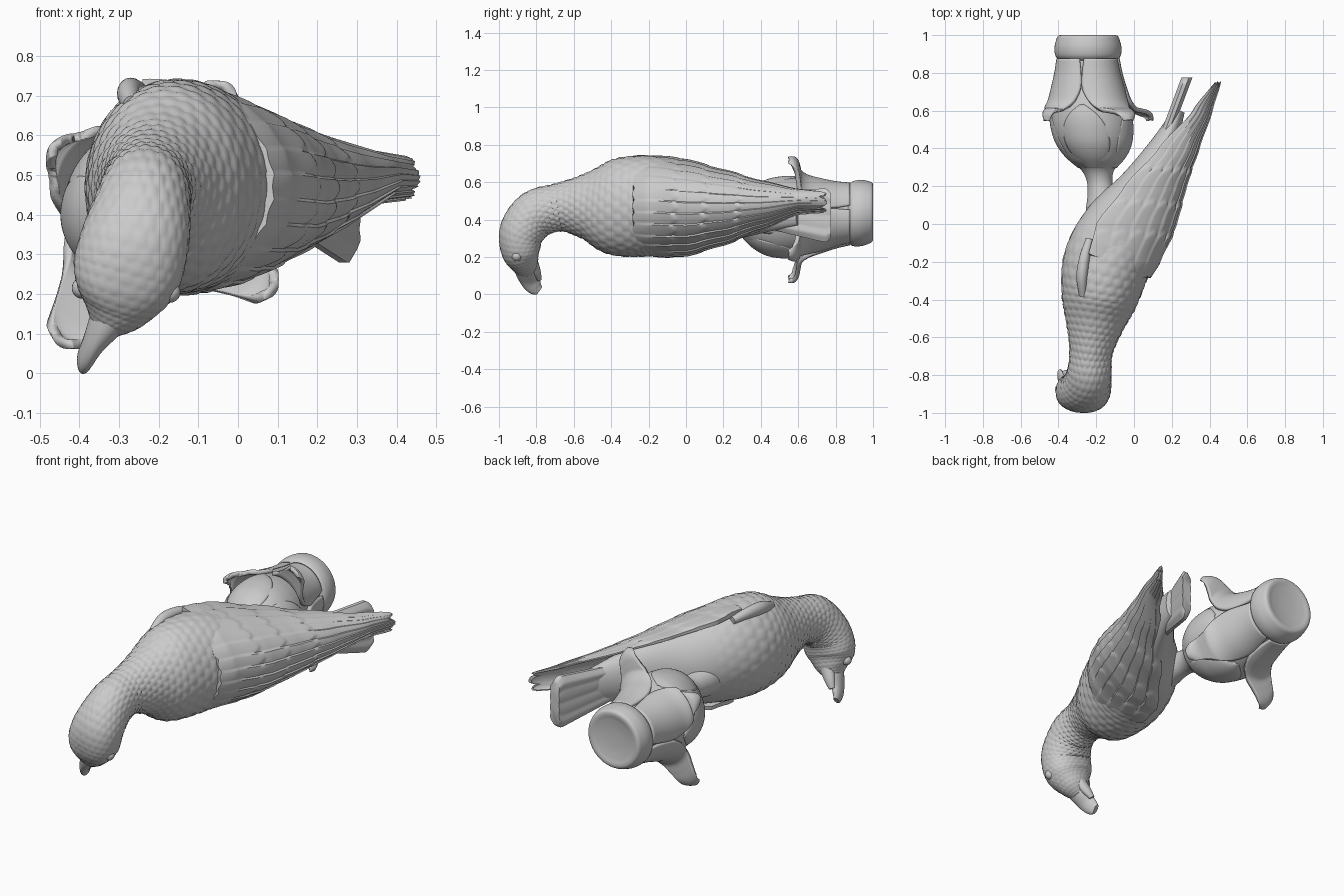
import bpy, bmesh, math
from mathutils import Vector

if "Cube" in bpy.data.objects:
    bpy.data.objects.remove(bpy.data.objects["Cube"])

PI = math.pi


def spline(keys, t):
    """Catmull-Rom through a list of tuples, t in 0..1."""
    f = min(max(t, 0), 1) * (len(keys) - 1)
    i = min(int(f), len(keys) - 2)
    f -= i
    k = [keys[min(max(i + d, 0), len(keys) - 1)] for d in (-1, 0, 1, 2)]
    return [0.5 * (2 * b + (c - a) * f + (2 * a - 5 * b + 4 * c - d) * f * f
                   + (3 * b - a - 3 * c + d) * f ** 3) for a, b, c, d in zip(*k)]


def at(keys, x):
    """Smoothed lookup in (x, values...) rows."""
    for a, b in zip(keys, keys[1:]):
        if x <= b[0] or b is keys[-1]:
            f = min(max((x - a[0]) / (b[0] - a[0]), 0), 1)
            f = f * 0.7 + 0.3 * f * f * (3 - 2 * f)
            return [p + (q - p) * f for p, q in zip(a[1:], b[1:])]


def clamp(x):
    return min(max(x, 0), 1)


def loft(name, rings, closed=True, caps=True, angle=50):
    bm = bmesh.new()
    vs = [[bm.verts.new(p) for p in r] for r in rings]
    n = len(rings[0])
    for a, b in zip(vs, vs[1:]):
        for i in range(n if closed else n - 1):
            j = (i + 1) % n
            bm.faces.new((a[i], a[j], b[j], b[i]))
    if caps:
        bm.faces.new(vs[0])
        bm.faces.new(vs[-1])
    bmesh.ops.recalc_face_normals(bm, faces=bm.faces)
    me = bpy.data.meshes.new(name)
    bm.to_mesh(me)
    bm.free()
    ob = bpy.data.objects.new(name, me)
    bpy.context.collection.objects.link(ob)
    bpy.ops.object.select_all(action='DESELECT')
    ob.select_set(True)
    bpy.context.view_layer.objects.active = ob
    bpy.ops.object.shade_smooth_by_angle(angle=math.radians(angle))
    return ob


def power(v, p):
    return math.copysign(abs(v) ** p, v)


def tube(name, keys, steps, sides, relief=lambda u, a: 0, square=lambda u: 1):
    """Elliptical tube along keys of (x, y, z, side radius, depth radius)."""
    rings = []
    for s in range(steps + 1):
        u = s / steps
        x, y, z, rl, rn = spline(keys, u)
        T = (Vector(spline(keys, u + .01)[:3]) - Vector(spline(keys, u - .01)[:3])).normalized()
        L = (Vector((1, 0, 0)) - T * T.x).normalized()
        N = T.cross(L)
        ring = []
        for i in range(sides):
            a = 2 * PI * i / sides
            h, p = relief(u, a), square(u)
            ring.append(Vector((x, y, z)) + L * power(math.cos(a), p) * (rl + h)
                        + N * power(math.sin(a), p) * (rn + h))
        rings.append(ring)
    return loft(name, rings)


def scales(u, a):
    """Overlapping rounded scales on chest, neck and head."""
    row = u * 50
    col = a / (2 * PI) * 24 + 0.5 * (int(row) % 2)
    d = math.hypot((row % 1 - 0.5) * 0.9, col % 1 - 0.5)
    fade = clamp((u - 0.24) * 8) * (1 - .65 * clamp((u - .62) * 6))
    return fade * 0.006 * (max(0, 1 - (d / 0.62) ** 2) - 0.4)


# Body, neck and bent head in one tapering form
tube("bird_body", [
    (.24, .60, .45, .03, .08), (.15, .40, .455, .075, .13), (.05, .20, .46, .13, .185),
    (-.055, 0, .46, .205, .235), (-.142, -.20, .472, .230, .268), (-.185, -.40, .465, .20, .252),
    (-.21, -.55, .47, .148, .172), (-.228, -.68, .465, .113, .128), (-.238, -.80, .43, .118, .128),
    (-.258, -.875, .34, .135, .12), (-.285, -.885, .24, .134, .105), (-.31, -.865, .165, .09, .076),
    (-.335, -.85, .115, .04, .045)], 250, 156, scales,
    lambda u: 1 - .16 * clamp((u - .7) * 6) * clamp((.98 - u) * 8))

# Hooked beak
tube("beak", [(-.305, -.87, .17, .06, .06), (-.34, -.85, .115, .042, .058),
              (-.368, -.832, .07, .027, .05), (-.385, -.808, .038, .021, .042),
              (-.392, -.785, .02, .013, .027)], 24, 24)
tube("lower_beak", [(-.31, -.82, .17, .04, .03), (-.34, -.80, .12, .03, .024),
                    (-.365, -.785, .08, .016, .014)], 14, 16)

# Eyes
for side, loc in (("right", (-.172, -.905, .205)), ("left", (-.392, -.875, .215))):
    bpy.ops.mesh.primitive_uv_sphere_add(segments=20, ring_count=12, radius=.027, location=loc)
    bpy.context.object.name = side + "_eye"
    bpy.ops.object.shade_smooth()

# Folded wings: crescent shell over the back, with feather rows
# rows: y, inner edge x, back x, top z, bottom z
WING = [(-.34, -.27, .055, .735, .215), (-.2, -.25, .125, .742, .203), (0, -.2, .222, .72, .203),
        (.2, -.05, .285, .672, .255), (.4, .13, .362, .62, .33), (.6, .31, .433, .575, .415),
        (.75, .42, .478, .56, .425)]
FEATHERS, ARC, STEPS = 13, 121, 150
rings = []
for s in range(STEPS + 1):
    t = s / STEPS
    outer, inner = [], []
    for i in range(ARC):
        v = i / (ARC - 1)
        a = (v - 0.5) * PI
        f = (v * FEATHERS) % 1
        scallop = math.sin(f * PI)
        y0 = -.275 - .012 * scallop + .12 * math.sin(a) ** 8
        y1 = .70 + .045 * abs(math.sin(v * 3 * PI)) ** .6 + .01 * math.cos(a)
        y = y0 + (y1 - y0) * t
        xl, xr, zt, zb = at(WING, y)
        xl += .05 * (1 - v) ** 2 * (1 - t)      # lower wing wraps a little less
        h = .011 * (f - .5) * min(1, t * 4 + .2) * (1 - .4 * t) * (1.3 - .8 * v)
        for edge in (-.10, .06, .24):
            h -= .008 / (1 + math.exp(-(y - edge - .03 * scallop - .04 * v) * 200))
        h += .012 * (1 - t) + .004 - .009 * (1 - clamp(t * 14))
        c, r = (zt + zb) / 2, (zt - zb) / 2
        outer.append((xl + (xr - xl + h) * math.cos(a), y, c + (r + h * .6) * math.sin(a)))
        inner.append((xl + (xr - xl) * .35 * math.cos(a), y, c + (r - .02) * math.sin(a)))
    rings.append(outer + inner[::-1])
loft("folded_wings", rings, angle=40)

# Shoulder ridge along the upper wing edge
tube("wing_shoulder", [(-.235, -.08, .70, .02, .02), (-.262, -.18, .712, .028, .03),
                       (-.275, -.28, .705, .03, .036), (-.27, -.38, .675, .02, .025)], 20, 20)

# Tail fan: thin upright plate with shallow feather grooves
rings = []
for s in range(31):
    t = s / 30
    y = .40 + .375 * t
    zt, zb = .54 + .03 * t, .36 - .09 * t
    if t > .9:
        e = (t - .9) / .1
        zt, zb = zt - .03 * e * e, zb + .035 * e * e
    x = .14 + .14 * t
    ring = []
    for side in (1, -1):
        for i in range(33):
            v = i / 32 if side > 0 else 1 - i / 32
            th = .026 * min(1, .4 + 5 * min(v, 1 - v)) + .003 * abs(math.sin(v * 4 * PI))
            ring.append((x + side * th, y, zb + (zt - zb) * v))
    rings.append(ring)
loft("tail_fan", rings)


# Flower-shaped base, turned around an axis that runs almost along y
def axis(y):
    f = (y - .2) / .8
    return -.178 - .066 * f - .02 * math.sin(f * PI), .41 + .03 * f - .01 * math.sin(f * PI)


def around(r, y, ang):
    cx, cz = axis(y)
    return (cx + r * math.cos(ang), y, cz + r * math.sin(ang))


def turned(name, prof, steps):
    rings = []
    for s in range(steps + 1):
        y, r = spline(prof, s / steps)
        rings.append([around(max(r, .002), y, 2 * PI * i / 64) for i in range(64)])
    return loft(name, rings)


turned("stem_and_bulb", [(.0, .11), (.08, .095), (.16, .074), (.23, .068), (.29, .09), (.34, .145),
                         (.42, .192), (.5, .212), (.58, .21), (.66, .193), (.76, .165), (.88, .148)], 80)
turned("base_cap", [(.86, .135), (.872, .158), (.895, .174), (.935, .177), (.975, .168), (.995, .158),
                    (1.0, .14), (.994, .11), (.988, .06), (.986, .0)], 60)


def petal(name, ang, prof, thick, bulge, reach=1):
    """Leaf wrapped round the bulb; prof rows: y, radius, half width angle."""
    rings = []
    for s in range(37):
        y, r, w = spline(prof, s / 36)
        r = r if r < .23 else .23 + (r - .23) * reach
        rings.append([around(r + bulge * (1 - v * v), y, ang + w * v)
                      for v in [i / 10 - 1 for i in range(21)]])
    ob = loft(name, rings, closed=False, caps=False)
    mod = ob.modifiers.new("thickness", 'SOLIDIFY')
    mod.thickness, mod.offset = thick, 0


CURL = [(.875, .150, .70), (.80, .162, .76), (.72, .183, .76), (.65, .208, .60), (.61, .242, .40),
        (.60, .285, .26), (.592, .325, .18), (.575, .352, .13), (.55, .362, .06)]
SEPAL = [(.30, .09, .5), (.36, .150, .62), (.43, .190, .66), (.51, .206, .58), (.58, .206, .36),
         (.63, .195, .04)]
for i, reach in enumerate((.95, .32, 1.2, 1.0)):
    ang = math.radians(57 + 90 * i)
    petal(f"curled_petal_{i + 1}", ang, CURL, .024, .012, reach)
    petal(f"bulb_sepal_{i + 1}", ang + PI / 4, SEPAL, .012, .008)
